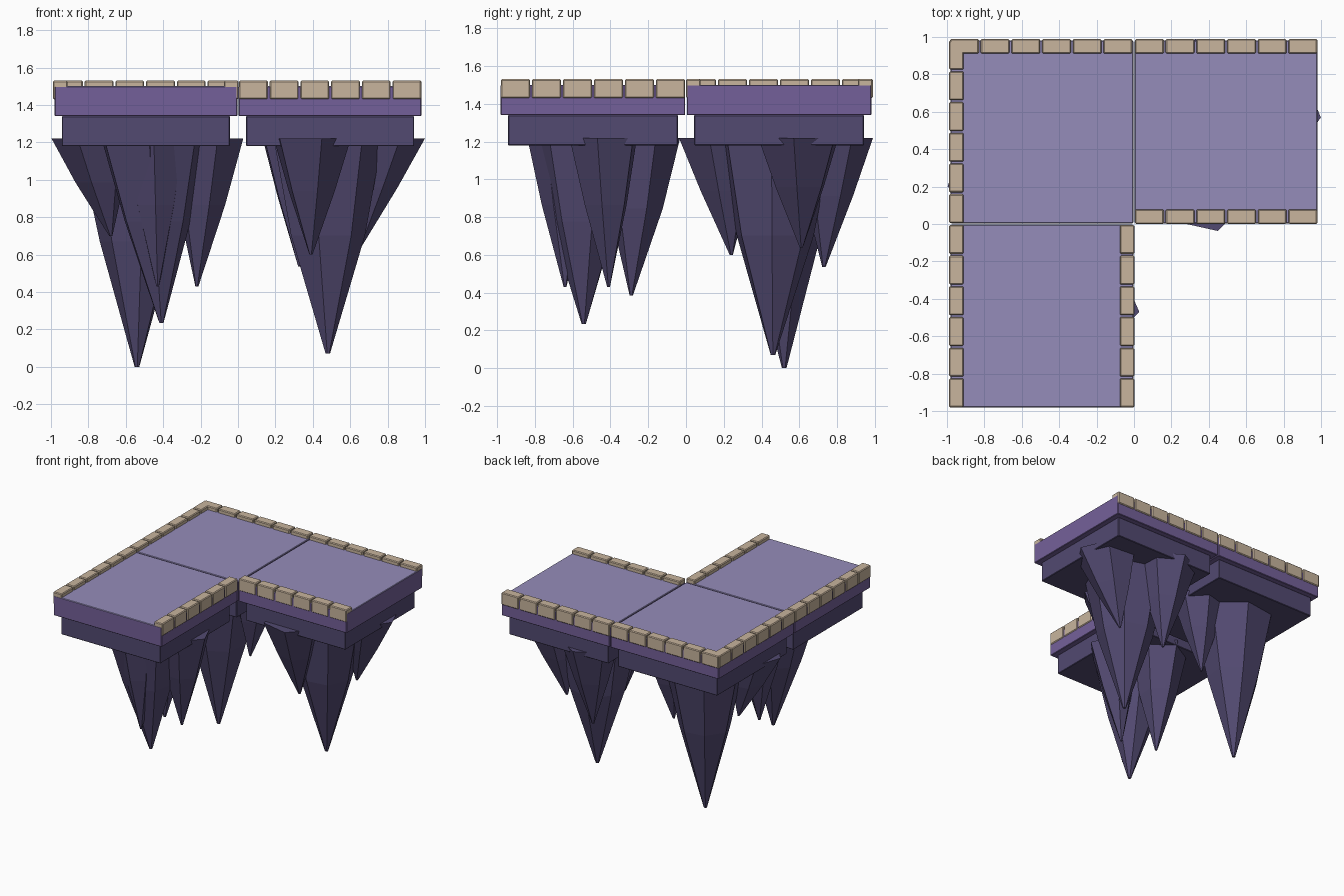
import bpy, bmesh, math, random
from mathutils import Vector

random.seed(4)
cube = bpy.data.objects.get("Cube")
if cube:
    bpy.data.objects.remove(cube, do_unlink=True)


def material(name, rgb):
    m = bpy.data.materials.new(name)
    m.use_nodes = True
    m.diffuse_color = (*rgb, 1)
    m.node_tree.nodes["Principled BSDF"].inputs["Base Color"].default_value = (*rgb, 1)
    return m


FLOOR = material("pale lavender floor", (0.30, 0.265, 0.49))
SLAB = material("purple slab", (0.175, 0.118, 0.32))
ROCK = material("dark violet rock", (0.085, 0.068, 0.165))
BRICK = material("sand brick", (0.58, 0.46, 0.34))

EDGE = 0.985


def finish(name, bm, mats):
    bmesh.ops.recalc_face_normals(bm, faces=bm.faces)
    mesh = bpy.data.meshes.new(name)
    bm.to_mesh(mesh)
    bm.free()
    for m in mats:
        mesh.materials.append(m)
    ob = bpy.data.objects.new(name, mesh)
    bpy.context.collection.objects.link(ob)
    return ob


def add_box(bm, lo, hi):
    lo, hi = Vector(lo), Vector(hi)
    verts = bmesh.ops.create_cube(bm, size=1)["verts"]
    for v in verts:
        v.co = (lo + hi) / 2 + v.co * (hi - lo)


def bevel(ob, width):
    mod = ob.modifiers.new("soft edge", 'BEVEL')
    mod.width = width
    mod.segments = 1


# Square floor tile with a recessed rock base below it
def tile(name, cx, cy):
    bm = bmesh.new()
    h = EDGE / 2 - 0.004
    add_box(bm, (cx - h, cy - h, 1.34), (cx + h, cy + h, 1.5))
    bm.normal_update()
    for f in bm.faces:
        f.material_index = 1 if f.normal.z > 0.9 else 0
    bevel(finish(name + "_slab", bm, [SLAB, FLOOR]), 0.004)
    bm = bmesh.new()
    h = EDGE / 2 - 0.043
    add_box(bm, (cx - h, cy - h, 1.18), (cx + h, cy + h, 1.34))
    bevel(finish(name + "_rock_base", bm, [ROCK]), 0.004)


# Row of six edging bricks along one tile side
def brick_row(name, x, y, along_x):
    bm = bmesh.new()
    step, depth, gap = EDGE / 6, 0.078, 0.005
    for i in range(6):
        a, b = i * step + gap, (i + 1) * step - gap
        if along_x:
            add_box(bm, (x + a, y, 1.43), (x + b, y + depth, 1.53))
        else:
            add_box(bm, (x, y + a, 1.43), (x + depth, y + b, 1.53))
    bevel(finish(name, bm, [BRICK]), 0.006)


# Faceted hanging rock: wide leaning top, narrow middle, blunt tip
def spike(name, top, radius, tip, sides, angle, mid):
    bm = bmesh.new()
    top, tip = Vector((*top, 1.22)), Vector(tip)
    wobble = [1] + [random.uniform(0.9, 1.06) for _ in range(sides - 1)]
    rings = []
    for t, scale in ((0, 1), (0.45, mid), (1, 0.04)):
        c = top.lerp(tip, t)
        ring = []
        for i, w in enumerate(wobble):
            a = math.radians(angle) + math.tau * i / sides
            r = radius * scale * w
            ring.append(bm.verts.new(c + Vector((math.cos(a) * r, math.sin(a) * r, 0))))
        rings.append(ring)
    for upper, lower in zip(rings, rings[1:]):
        for i in range(sides):
            j = (i + 1) % sides
            bm.faces.new((upper[i], upper[j], lower[j], lower[i]))
    bm.faces.new(rings[0])
    bm.faces.new(rings[-1])
    finish(name, bm, [ROCK])


HALF = EDGE / 2
for name, sx, sy in (("back_right", -1, 1), ("back_left", 1, 1), ("front_right", -1, -1)):
    tile(name, sx * HALF, sy * HALF)

# Brick edging around the L-shaped outline
OUT = EDGE + 0.004
brick_row("back_bricks_right", -OUT, OUT - 0.078, True)
brick_row("back_bricks_left", 0, OUT - 0.078, True)
brick_row("side_bricks_back", -OUT, 0, False)
brick_row("side_bricks_front", -OUT, -EDGE, False)
brick_row("inner_bricks_left", 0, 0, True)
brick_row("inner_bricks_front", -0.076, -EDGE, False)

# Large central spikes
spike("back_right_main_spike", (-0.54, 0.52), 0.33, (-0.54, 0.52, 0), 7, 20, 0.63)
spike("back_left_main_spike", (0.48, 0.46), 0.31, (0.48, 0.46, 0.07), 7, 50, 0.68)
spike("front_right_main_spike", (-0.46, -0.52), 0.30, (-0.41, -0.54, 0.235), 7, 10, 0.62)

# Small outward-leaning spikes around them
spike("back_right_outer_spike", (-0.78, 0.24), 0.22, (-0.68, 0.29, 0.70), 6, 190, 0.62)
spike("back_right_inner_spike", (-0.20, 0.52), 0.19, (-0.24, 0.50, 0.64), 6, 15, 0.62)
spike("back_left_inner_spike", (0.39, 0.18), 0.225, (0.39, 0.24, 0.60), 6, 285, 0.60)
spike("back_left_back_spike", (0.33, 0.77), 0.22, (0.33, 0.73, 0.535), 6, 90, 0.60)
spike("back_left_side_spike", (0.77, 0.59), 0.23, (0.65, 0.61, 0.64), 6, -5, 0.60)
spike("front_right_inner_spike", (-0.18, -0.44), 0.21, (-0.22, -0.41, 0.43), 6, -8, 0.62)
spike("front_right_back_spike", (-0.47, -0.25), 0.22, (-0.46, -0.29, 0.385), 6, 85, 0.66)
spike("front_right_front_spike", (-0.45, -0.65), 0.19, (-0.43, -0.64, 0.43), 6, 270, 0.62)
